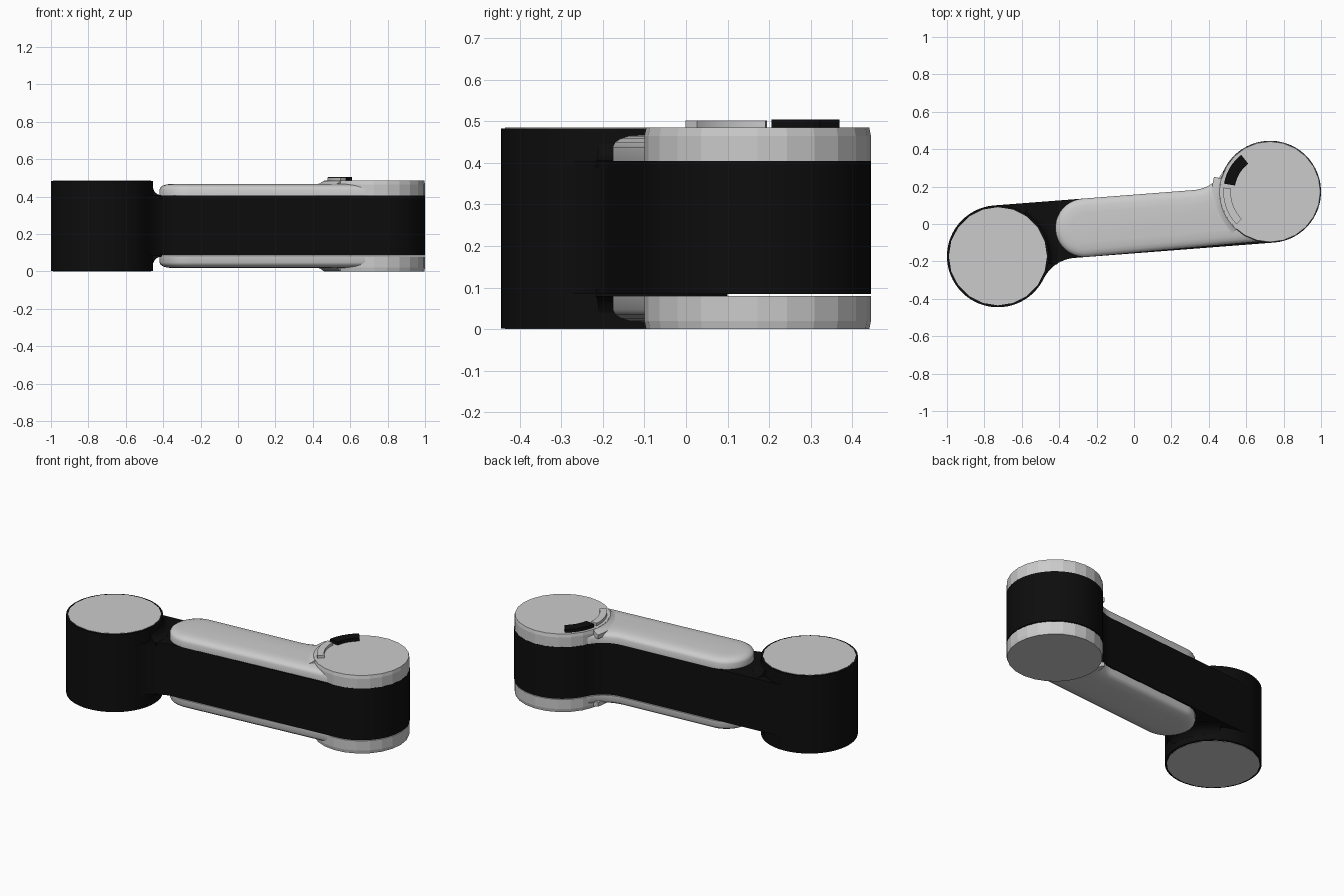
import bpy, bmesh
from math import sin, cos, atan2, sqrt, pi, radians

if "Cube" in bpy.data.objects:
    bpy.data.objects.remove(bpy.data.objects["Cube"])

H = 0.485                      # overall height of the joints
R = 0.2725                     # joint radius
CX, CY = 0.7275, 0.1725        # right joint centre (left one is the opposite point)
TILT = radians(4.4)            # direction of the arm seen from above
AX = CX * cos(TILT) + CY * sin(TILT)     # joint centre in the arm's own frame
AY = CY * cos(TILT) - CX * sin(TILT)
W = R - AY                     # half width of the arm
RIGHT, LEFT = (CX, CY), (-CX, -CY)

black = bpy.data.materials.new("black")
black.diffuse_color = (0.004, 0.004, 0.004, 1)
black.use_nodes = True
black.node_tree.nodes["Principled BSDF"].inputs["Base Color"].default_value = black.diffuse_color


def finish(bm, name, mat=None, smooth=30):
    bmesh.ops.recalc_face_normals(bm, faces=bm.faces[:])
    me = bpy.data.meshes.new(name)
    bm.to_mesh(me)
    bm.free()
    ob = bpy.data.objects.new(name, me)
    bpy.context.collection.objects.link(ob)
    if mat:
        me.materials.append(mat)
    if smooth:
        bpy.ops.object.select_all(action='DESELECT')
        ob.select_set(True)
        bpy.context.view_layer.objects.active = ob
        bpy.ops.object.shade_smooth_by_angle(angle=radians(smooth))
    return ob


def skin(bm, rings, closed=True):
    """Join equal rings of 3D points and cap both ends."""
    vs = [[bm.verts.new(p) for p in r] for r in rings]
    n = len(vs[0])
    for a, b in zip(vs, vs[1:]):
        for i in range(n):
            j = (i + 1) % n
            bm.faces.new((a[i], a[j], b[j], b[i]))
    bm.faces.new(vs[0])
    bm.faces.new(vs[-1])


def arc(c, r, a0, a1, n):
    return [(c[0] + r * cos(a0 + (a1 - a0) * i / n),
             c[1] + r * sin(a0 + (a1 - a0) * i / n)) for i in range(n + 1)]


def half(e=0.0, shrink=0.0):
    """Right joint outline plus fillet into the arm's upper edge, inset by e."""
    r, w, rf = R - e, W - e, 0.2 + e
    f = (AX - sqrt((r + rf) ** 2 - (w + rf - AY) ** 2), w + rf)
    th = atan2(f[1] - AY, f[0] - AX)
    return (arc((AX, AY), r - shrink, -pi / 2, th, 40)
            + arc(f, rf, th - pi, -pi / 2, 12)[1:])


def place(pts, z):
    c, s = cos(TILT), sin(TILT)
    return [(x * c - y * s, x * s + y * c, z) for x, y in pts]


def disc(name, centre, levels, sides, mat=None, smooth=30):
    bm = bmesh.new()
    skin(bm, [[(x, y, z) for x, y in arc(centre, r, 0, 2 * pi, sides)[:-1]]
              for r, z in levels])
    return finish(bm, name, mat, smooth)


def sector(name, centre, profile, a0, a1, n=16, mat=None):
    """Sweep an (r, z) profile around a joint from a0 to a1 degrees."""
    bm = bmesh.new()
    angles = [radians(a0 + (a1 - a0) * i / n) for i in range(n + 1)]
    skin(bm, [[(centre[0] + r * cos(a), centre[1] + r * sin(a), z)
               for r, z in profile] for a in angles])
    return finish(bm, name, mat)


def sides(levels):
    """The same levels for the top and, flipped, for the underside."""
    return (("upper", levels), ("lower", [(r, H - z) for r, z in levels]))


# Black arm band with an S-shaped outline
outline = half()
outline += [(-x, -y) for x, y in outline]
bm = bmesh.new()
skin(bm, [place(outline, z) for z in (0.085, 0.405)])
finish(bm, "arm_band", black)

# Left black joint
disc("left_joint", LEFT, [(R, 0.002), (R, H - 0.002)], 64, black)

# Grey rounded covers on both faces of the arm
for side, levels in sides([(0, 0.405), (0, 0.438), (0.006, 0.450), (0.02, 0.459),
                           (0.04, 0.465), (0.08, 0.468)]):
    bm = bmesh.new()
    skin(bm, [place(half(e, 0.012) + arc((-0.265, 0), W - e, pi / 2, 1.5 * pi, 20), z)
              for e, z in levels])
    finish(bm, side + "_arm_cover", smooth=40)

# Grey faceted caps on the right joint
for side, levels in sides([(R, 0.405), (R, 0.465), (R - 0.004, H)]):
    disc(side + "_right_cap", RIGHT, levels, 24, smooth=0)

# Grey end discs on the left joint
for side, levels in sides([(R - 0.01, H - 0.004), (R - 0.01, H)]):
    disc(side + "_left_disc", LEFT, levels, 20, smooth=0)

# Fillets where the arm meets the joints
for side, levels in sides([(0.26, 0.39), (0.32, 0.39), (0.32, 0.406), (0.298, 0.411),
                           (0.282, 0.424), (0.273, 0.445), (0.26, 0.445)]):
    sector(side + "_left_fillet", LEFT, levels, -8, 58, mat=black)
for side, levels in sides([(0.25, 0.44), (0.31, 0.44), (0.31, 0.465), (0.288, 0.470),
                           (0.270, 0.484), (0.25, 0.484)]):
    sector(side + "_right_fillet", RIGHT, levels, 165, 228)

# Raised curved strips on top of the right joint
for name, r0, a0, a1, top, mat in (("black_strip", 0.19, 128, 170, 0.505, black),
                                   ("grey_strip", 0.21, 175, 224, 0.502, None)):
    sector(name, RIGHT, [(r0, 0.48), (0.25, 0.48), (0.25, top), (r0, top)],
           a0, a1, mat=mat)
